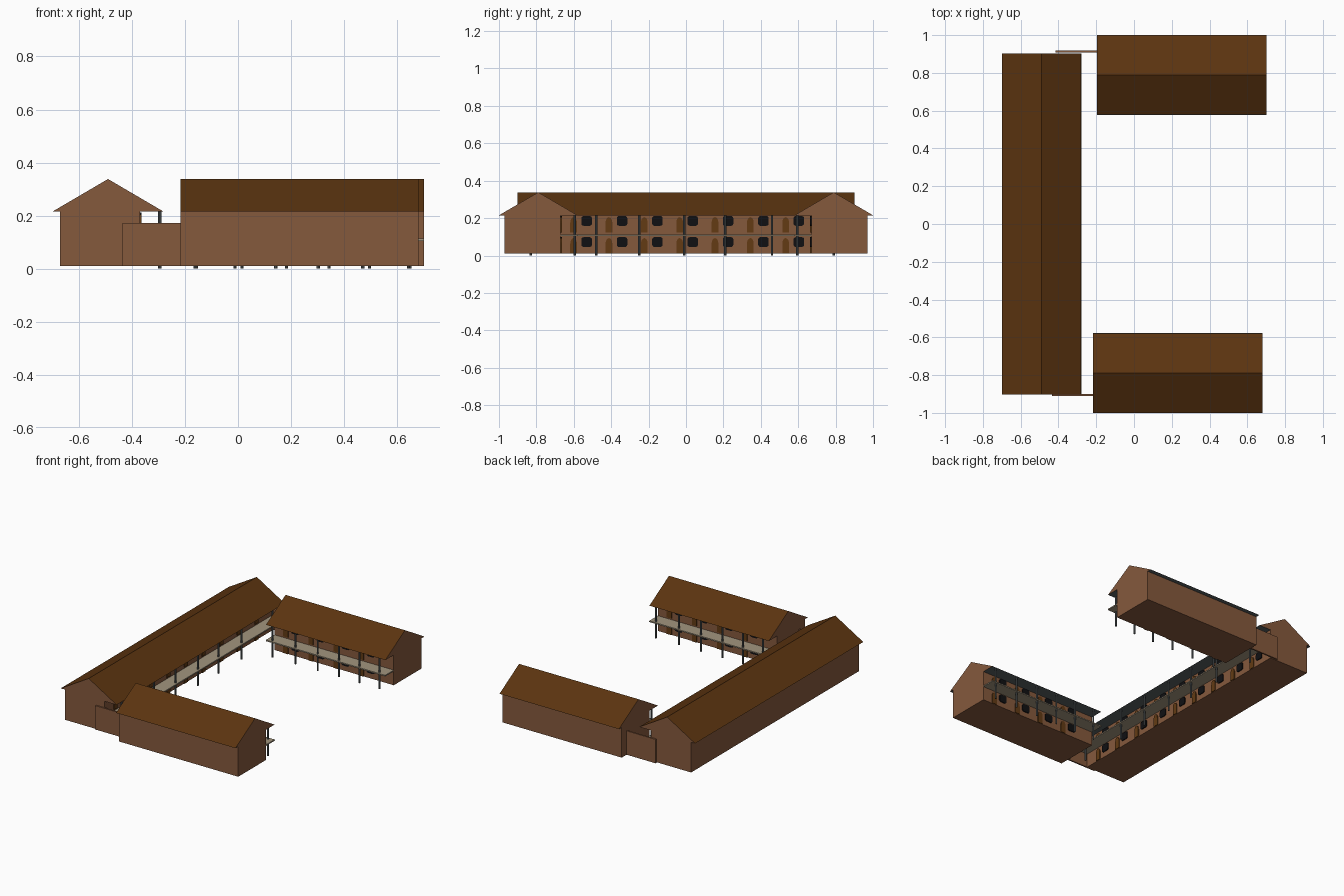
import bpy, bmesh, math
from mathutils import Matrix

if "Cube" in bpy.data.objects:
    bpy.data.objects.remove(bpy.data.objects["Cube"])


def mat(name, rgb):
    m = bpy.data.materials.new(name)
    m.diffuse_color = (*rgb, 1)
    m.use_nodes = True
    m.node_tree.nodes["Principled BSDF"].inputs["Base Color"].default_value = m.diffuse_color
    return m


WALL = mat("brown_wall", (0.235, 0.100, 0.046))
ROOF = mat("dark_brown_roof", (0.105, 0.034, 0.005))
DOOR = mat("door_brown", (0.125, 0.044, 0.007))
GLASS = mat("black_window", (0.005, 0.005, 0.006))
GREY = mat("slate_grey", (0.10, 0.115, 0.12))
DECK = mat("beige_deck", (0.36, 0.30, 0.21))


def finish(bm, name, mats, place):
    bmesh.ops.recalc_face_normals(bm, faces=bm.faces)
    me = bpy.data.meshes.new(name)
    bm.to_mesh(me)
    bm.free()
    for m in mats:
        me.materials.append(m)
    ob = bpy.data.objects.new(name, me)
    ob.matrix_world = place
    bpy.context.collection.objects.link(ob)
    return ob


def box(name, m, x0, x1, y0, y1, z0, z1, place=Matrix()):
    bm = bmesh.new()
    t = Matrix.Translation(((x0 + x1) / 2, (y0 + y1) / 2, (z0 + z1) / 2))
    bmesh.ops.create_cube(bm, size=1, matrix=t @ Matrix.Diagonal((x1 - x0, y1 - y0, z1 - z0, 1)))
    return finish(bm, name, [m], place)


def extrude_outline(bm, pts, vec):
    f = bm.faces.new([bm.verts.new(p) for p in pts])
    r = bmesh.ops.extrude_face_region(bm, geom=[f], use_keep_orig=True)
    bmesh.ops.translate(bm, vec=vec, verts=[v for v in r["geom"] if isinstance(v, bmesh.types.BMVert)])


def plates(name, m, outline, centres, place):
    # thin plates on the gallery wall, one per (x, z) centre
    bm = bmesh.new()
    for cx, cz in centres:
        extrude_outline(bm, [(cx + x, -0.126, cz + z) for x, z in outline], (0, 0.008, 0))
    return finish(bm, name, [m], place)


# Arched door and rounded window outlines
door_shape = [(-0.018, 0), (0.018, 0)] + [
    (0.018 * math.cos(a), 0.052 + 0.03 * math.sin(a)) for a in [math.pi * i / 10 for i in range(11)]]
window_shape = []
for q, (sx, sz) in enumerate([(1, 1), (-1, 1), (-1, -1), (1, -1)]):
    for i in range(4):
        a = math.pi / 2 * (q + i / 3)
        window_shape.append((sx * 0.017 + 0.011 * math.cos(a), sz * 0.015 + 0.011 * math.sin(a)))


def building(name, place, half, posts, first_door, pairs):
    # walled block
    box(name + "_walls", WALL, -half, half, -0.12, 0.18, 0.01, 0.215, place)
    # gabled roof: slopes brown, gables like the wall, soffit grey
    bm = bmesh.new()
    extrude_outline(bm, [(-half, -0.21, 0.215), (-half, 0.21, 0.215), (-half, 0, 0.338)], (2 * half, 0, 0))
    bmesh.ops.recalc_face_normals(bm, faces=bm.faces)
    for f in bm.faces:
        f.normal_update()
        f.material_index = 1 if abs(f.normal.x) > 0.5 else 2 if f.normal.z < -0.5 else 0
    finish(bm, name + "_roof", [ROOF, WALL, GREY], place)
    # upper gallery deck
    box(name + "_gallery_deck", DECK, -half, half, -0.212, -0.12, 0.105, 0.113, place)
    # gallery posts
    bm = bmesh.new()
    for x in posts:
        bmesh.ops.create_cone(bm, cap_ends=True, segments=8, radius1=0.006, radius2=0.006, depth=0.216,
                              matrix=Matrix.Translation((x, -0.195, 0.108)))
    finish(bm, name + "_posts", [GREY], place)
    # doors and windows on two floors
    xs = [first_door + 0.189 * i for i in range(pairs)]
    plates(name + "_doors", DOOR, door_shape, [(x, z) for x in xs for z in (0.011, 0.123)], place)
    plates(name + "_windows", GLASS, window_shape, [(x + 0.07, z) for x in xs for z in (0.072, 0.185)], place)


def at(x, y, deg):
    return Matrix.Translation((x, y, 0)) @ Matrix.Rotation(math.radians(deg), 4, 'Z')


wing_posts = [-0.41, -0.2375, -0.07, 0.09, 0.2435, 0.395]
building("main_block", at(-0.49, 0, 90), 0.902,
         [-0.83, -0.48, -0.25, -0.01, 0.21, 0.46, 0.79], -0.79, 9)
building("north_wing", at(0.2525, 0.79, 0), 0.4485, wing_posts, -0.36, 4)
building("south_wing", at(0.2325, -0.79, 180), 0.4485, wing_posts, -0.36, 4)

# Low walls joining the wings to the main block
box("south_link_wall", WALL, -0.435, -0.21, -0.911, -0.901, 0.01, 0.172)
box("north_link_wall", WALL, -0.415, -0.19, 0.908, 0.918, 0.01, 0.172)
